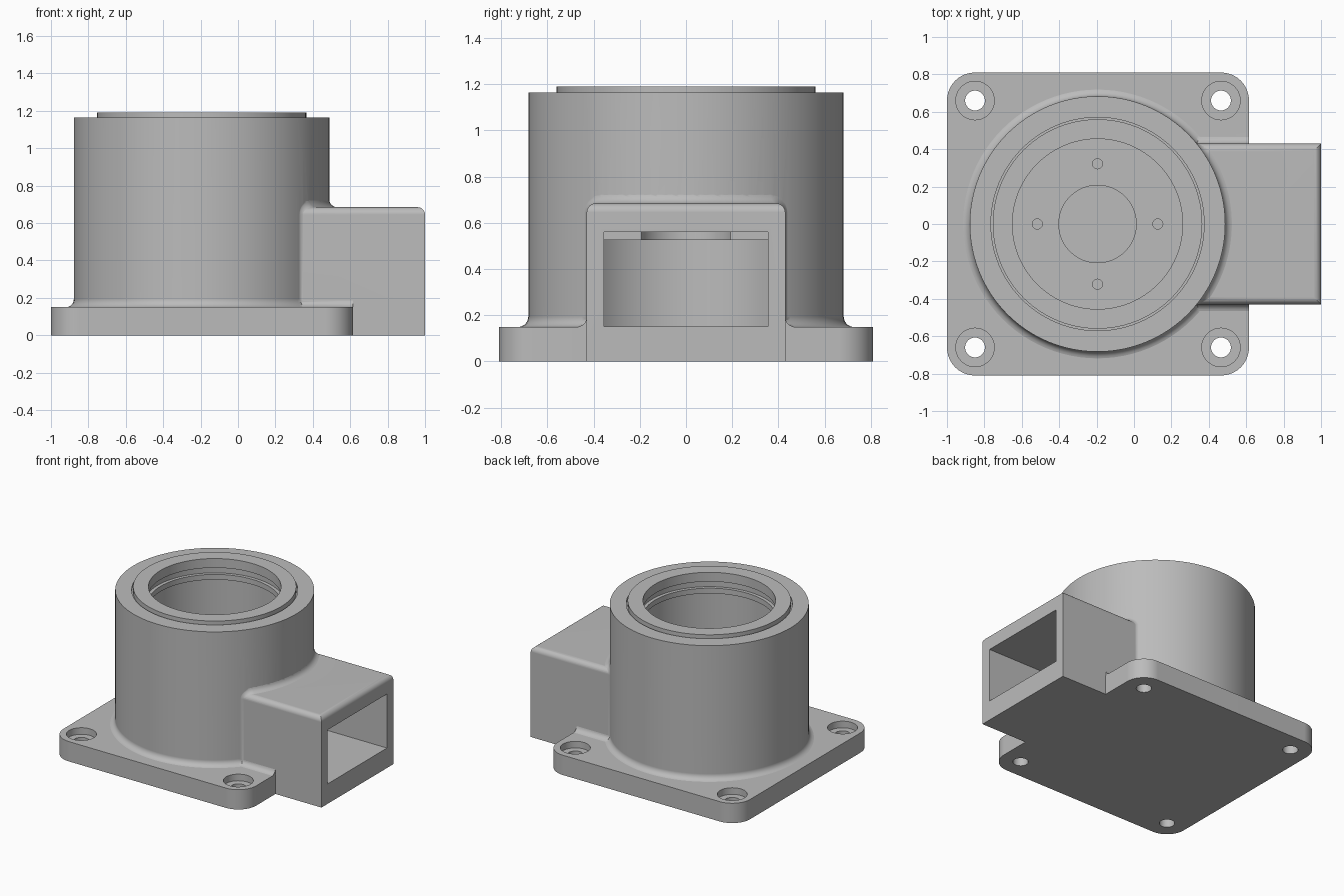
import bpy, bmesh
from math import sin, cos, pi, sqrt
from mathutils import Vector

old = bpy.data.objects.get("Cube")
if old:
    bpy.data.objects.remove(old, do_unlink=True)

AXIS, R = -0.195, 0.683        # drum axis in x, drum radius
HALF, ROOF = 0.43, 0.685       # duct half width and height
PLATE, FILLET, ROUND = 0.15, 0.045, 0.04

grey = bpy.data.materials.new("cast grey")
grey.use_nodes = True
colour = (0.5, 0.5, 0.5, 1)
grey.diffuse_color = colour
grey.node_tree.nodes["Principled BSDF"].inputs["Base Color"].default_value = colour


def finish(name, bm):
    bmesh.ops.recalc_face_normals(bm, faces=bm.faces[:])
    mesh = bpy.data.meshes.new(name)
    bm.to_mesh(mesh)
    bm.free()
    mesh.materials.append(grey)
    obj = bpy.data.objects.new(name, mesh)
    bpy.context.collection.objects.link(obj)
    return obj


def loft(name, rings):
    """Closed solid through equal-length point rings, capped at both ends."""
    bm = bmesh.new()
    rows = [[bm.verts.new(p) for p in ring] for ring in rings]
    n = len(rows[0])
    for a, b in zip(rows, rows[1:]):
        for i in range(n):
            j = (i + 1) % n
            bm.faces.new((a[i], a[j], b[j], b[i]))
    bm.faces.new(rows[0])
    bm.faces.new(rows[-1])
    return finish(name, bm)


def lathe(name, profile, x=AXIS, y=0, n=96):
    """Stack circles given as (radius, height)."""
    return loft(name, [[(x + r * cos(2 * pi * i / n), y + r * sin(2 * pi * i / n), z)
                        for i in range(n)] for r, z in profile])


def box(name, lo, hi):
    corners = [(lo[0], lo[1]), (hi[0], lo[1]), (hi[0], hi[1]), (lo[0], hi[1])]
    return loft(name, [[(x, y, z) for x, y in corners] for z in (lo[2], hi[2])])


def combine(target, tool, operation):
    mod = target.modifiers.new("combine", "BOOLEAN")
    mod.solver = "EXACT"
    mod.operation = operation
    mod.object = tool
    bpy.context.view_layer.objects.active = target
    bpy.ops.object.modifier_apply(modifier=mod.name)
    bpy.data.objects.remove(tool, do_unlink=True)


def arc(centre, start, end, radius, steps=7):
    """Points on an arc around centre between two unit directions."""
    return [centre + start.slerp(end, i / steps) * radius for i in range(steps + 1)]


# Base plate with rounded corners
outline = []
for k, (cx, cy) in enumerate([(0.465, 0.66), (-0.85, 0.66), (-0.85, -0.66), (0.465, -0.66)]):
    for i in range(11):
        t = pi / 2 * (k + i / 10)
        outline.append((cx + 0.15 * cos(t), cy + 0.15 * sin(t)))
body = loft("housing", [[(x, y, z) for x, y in outline] for z in (0, PLATE)])

# Drum with flared foot and raised rim
flare = [(R + FILLET - FILLET * sin(t), PLATE - 0.001 + FILLET - FILLET * cos(t))
         for t in (pi / 2 * i / 7 for i in range(8))]
drum = lathe("drum", [(R + FILLET, 0.05)] + flare +
             [(R, 1.165), (0.57, 1.165), (0.57, 1.15), (0.56, 1.15), (0.56, 1.19)])
combine(body, drum, "UNION")

# Outlet duct, rounded along its roof edges
duct = box("duct", (0, -HALF, 0), (1, HALF, ROOF))
bm = bmesh.new()
bm.from_mesh(duct.data)
edges = [e for e in bm.edges if all(v.co.z > 0.5 for v in e.verts)
         and any(v.co.x > 0.5 for v in e.verts)]
bmesh.ops.bevel(bm, geom=edges, offset=ROUND, segments=6, profile=0.5, affect="EDGES")
bm.to_mesh(duct.data)
bm.free()
combine(body, duct, "UNION")

# Rolling-ball fillet where the duct meets the drum
path = [(HALF, 0.11, 0)]
path += [(HALF - ROUND + ROUND * cos(t), ROOF - ROUND + ROUND * sin(t), t)
         for t in (pi / 2 * i / 8 for i in range(9))]
path += [((HALF - ROUND) * (1 - i / 12), ROOF, pi / 2) for i in range(1, 13)]
path += [(-y, z, pi - t) for y, z, t in reversed(path[:-1])]
rings = []
for y, z, t in path:
    normal = Vector((0, cos(t), sin(t)))
    cy = y + FILLET * normal.y
    cx = sqrt((R + FILLET) ** 2 - cy ** 2)
    centre = Vector((AXIS + cx, cy, z + FILLET * normal.z))
    inward = Vector((-cx, -cy, 0)).normalized()
    buried = Vector((AXIS + sqrt(R * R - y * y) - 0.03, y, z)) - normal * 0.02
    rings.append(arc(centre, -normal, inward, FILLET + 0.001) + [buried])
combine(body, loft("duct_fillet", rings), "UNION")

# Fillets where the duct sides meet the plate
for side in (1, -1):
    rings = []
    for x in (0.25, 0.614):
        centre = Vector((x, side * (HALF + FILLET), PLATE + FILLET))
        rings.append(arc(centre, Vector((0, -side, 0)), Vector((0, 0, -1)), FILLET + 0.001)
                     + [Vector((x, side * 0.4, 0.12))])
    combine(body, loft("side_fillet", rings), "UNION")

# Lower chamber, partition with central port, upper chamber and grooved mouth
cavity = lathe("cavity", [(0.5, PLATE), (0.5, 0.525), (0.207, 0.525), (0.207, 0.65),
                          (0.5, 0.65), (0.5, 1.03), (0.455, 1.03), (0.455, 1.07),
                          (0.48, 1.07), (0.48, 1.12), (0.455, 1.12), (0.455, 1.25)])
combine(body, cavity, "DIFFERENCE")

# Duct passage
combine(body, box("passage", (-0.12, -0.355, 0.151), (1.1, 0.355, 0.56)), "DIFFERENCE")

# Screw holes in the partition
for dx, dy in ((1, 0), (-1, 0), (0, 1), (0, -1)):
    combine(body, lathe("screw_hole", [(0.027, 0.48), (0.027, 0.72)],
                        AXIS + 0.322 * dx, 0.322 * dy, 24), "DIFFERENCE")

# Counterbored mounting holes in the plate corners
for x in (-0.85, 0.465):
    for y in (-0.66, 0.66):
        combine(body, lathe("mount_hole", [(0.053, -0.1), (0.053, 0.1), (0.103, 0.1),
                                           (0.103, 0.2)], x, y, 40), "DIFFERENCE")

# One material, smooth curves, crisp edges
body.data.materials.clear()
body.data.materials.append(grey)
for poly in body.data.polygons:
    poly.material_index = 0
for obj in bpy.context.selected_objects:
    obj.select_set(False)
body.select_set(True)
bpy.context.view_layer.objects.active = body
bpy.ops.object.shade_smooth_by_angle(angle=pi / 6)
weighted = body.modifiers.new("weighted_normals", "WEIGHTED_NORMAL")
weighted.keep_sharp = True
